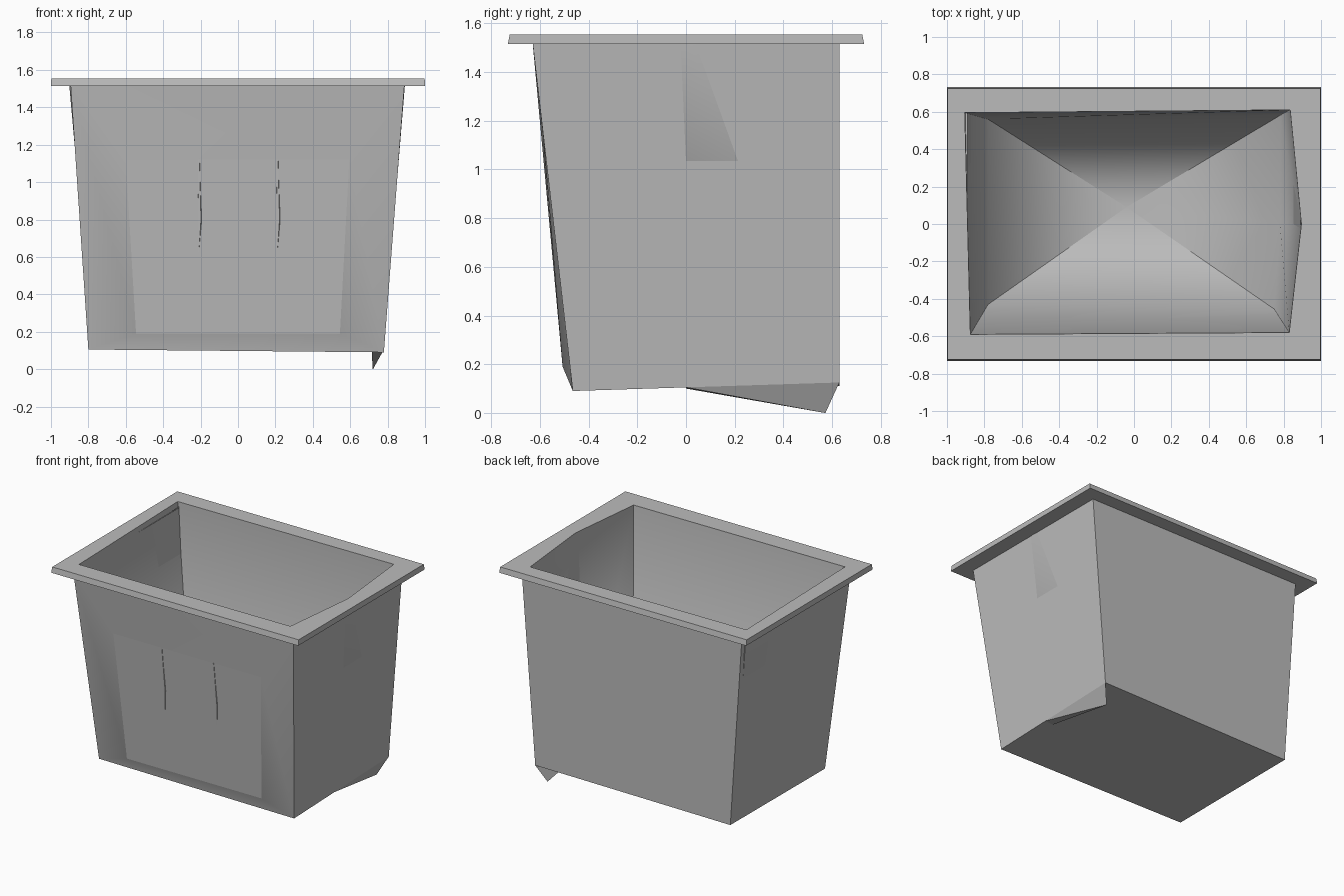
import bpy, bmesh

if "Cube" in bpy.data.objects:
    bpy.data.objects.remove(bpy.data.objects["Cube"], do_unlink=True)

grey = bpy.data.materials.new("plain_grey")
grey.use_nodes = True
grey.diffuse_color = (0.5, 0.5, 0.5, 1)
grey.node_tree.nodes["Principled BSDF"].inputs["Base Color"].default_value = (0.5, 0.5, 0.5, 1)


def build(name, rings, caps=(), smooth=True, sharp_rings=(), sharp_corners=True, flip=False):
    """Bridge matching rings of points, then close them with the cap faces."""
    bm = bmesh.new()
    loops = [[bm.verts.new(p) for p in ring] for ring in rings]
    n = len(loops[0])
    for a, b in zip(loops, loops[1:]):
        for i in range(n):
            j = (i + 1) % n
            bm.faces.new((a[i], a[j], b[j], b[i]))
            edge = bm.edges.get((a[i], b[i]))
            edge.smooth = not sharp_corners
    for k in caps:
        bm.faces.new(loops[k])
    for k in sharp_rings:
        for i in range(n):
            bm.edges.get((loops[k][i], loops[k][(i + 1) % n])).smooth = False
    if flip is None:
        bmesh.ops.recalc_face_normals(bm, faces=bm.faces)
    elif flip:
        bmesh.ops.reverse_faces(bm, faces=bm.faces)
    for f in bm.faces:
        f.smooth = smooth
    mesh = bpy.data.meshes.new(name)
    bm.to_mesh(mesh)
    bm.free()
    mesh.materials.append(grey)
    obj = bpy.data.objects.new(name, mesh)
    bpy.context.collection.objects.link(obj)
    return obj


# Outer shell: bottom and top outlines, front left corner first, anticlockwise
bottom = [(-0.80, -0.465, 0.105), (0.78, -0.465, 0.09), (0.78, 0.63, 0.125), (-0.80, 0.63, 0.11)]
top = [(-0.895, -0.63, 1.52), (0.89, -0.63, 1.52), (0.89, 0.63, 1.52), (-0.895, 0.63, 1.52)]
shell = build("outer_shell", [bottom, top], caps=[0], sharp_rings=[0], flip=None)

# The front wall becomes a frame sloping to a flat panel
bm = bmesh.new()
bm.from_mesh(shell.data)
front = [f for f in bm.faces if f.normal.y < -0.8][0]
outline = sorted(front.verts, key=lambda v: v.co.z)
low = sorted(outline[:2], key=lambda v: v.co.x)
high = sorted(outline[2:], key=lambda v: -v.co.x)
frame = low + high
bm.faces.remove(front)
panel = [bm.verts.new(p) for p in
         [(-0.545, -0.507, 0.19), (0.545, -0.507, 0.19), (0.595, -0.585, 1.12), (-0.60, -0.585, 1.12)]]
for i in range(4):
    j = (i + 1) % 4
    bm.faces.new((frame[i], frame[j], panel[j], panel[i])).smooth = True
face = bm.faces.new(panel)
for e in face.edges:
    e.smooth = False
bm.to_mesh(shell.data)
bm.free()

# Slim creases running down the front panel
for side, x in (("right", -0.21), ("left", 0.21)):
    build("panel_crease_" + side,
          [[(x - 0.006, -0.583, 1.12), (x + 0.006, -0.583, 1.12), (x + 0.016, -0.558, 0.8), (x, -0.541, 0.62)],
           [(x - 0.004, -0.587, 1.12), (x + 0.004, -0.587, 1.12), (x + 0.012, -0.561, 0.8), (x, -0.543, 0.62)]],
          caps=[0, 1], smooth=False, flip=None)

# Inner lining: opening, floor edge and floor centre, with a slight bulge on the left wall
opening = [(-0.875, -0.59, 1.55), (0.83, -0.58, 1.55), (0.895, 0, 1.55), (0.835, 0.61, 1.55), (-0.905, 0.595, 1.55)]
floor = [(-0.78, -0.43, 0.15), (0.75, -0.455, 0.15), (0.78, 0, 0.15), (0.78, 0.58, 0.15), (-0.78, 0.56, 0.15)]
lining = build("inner_lining", [opening, floor], flip=True)
bm = bmesh.new()
bm.from_mesh(lining.data)
edge_loop = [v for v in bm.verts if v.co.z < 1]
centre = bm.verts.new((-0.04, 0.09, 0.14))
for i, v in enumerate(edge_loop):
    bm.faces.new((v, edge_loop[(i + 1) % len(edge_loop)], centre)).smooth = True
for e in bm.edges:
    mid_wall = any(abs(v.co.y) < 0.01 for v in e.verts)
    if centre in e.verts or len({v.co.z for v in e.verts}) > 1:
        e.smooth = mid_wall
bmesh.ops.recalc_face_normals(bm, faces=bm.faces)
if centre.link_faces[0].normal.z < 0:
    bmesh.ops.reverse_faces(bm, faces=bm.faces)
bm.to_mesh(lining.data)
bm.free()


# Flat rim: underside, flared outer edge, then the top surface round the opening
def rim_outline(x, y, z):
    return [(-x, -y, z), (x, -y, z), (x, 0, z), (x, y, z), (-x, y, z)]


under = [(0.89 * (1 if p[0] > 0 else -1), p[1], 1.515) for p in rim_outline(0.89, 0.63, 1.515)]
build("rim", [under, rim_outline(1, 0.732, 1.515), rim_outline(0.998, 0.724, 1.555),
              [(x, y, 1.555) for x, y, z in opening], opening],
      smooth=False, flip=False)

# Loose folded corner hanging under the back left of the base
build("bottom_flap",
      [[(0.78, 0, 0.105), (0.78, 0.63, 0.125), (0.715, 0, 0.1)],
       [(0.722, 0.571, 0), (0.722, 0.573, 0), (0.720, 0.57, 0)]],
      caps=[0, 1], smooth=False, flip=None)
